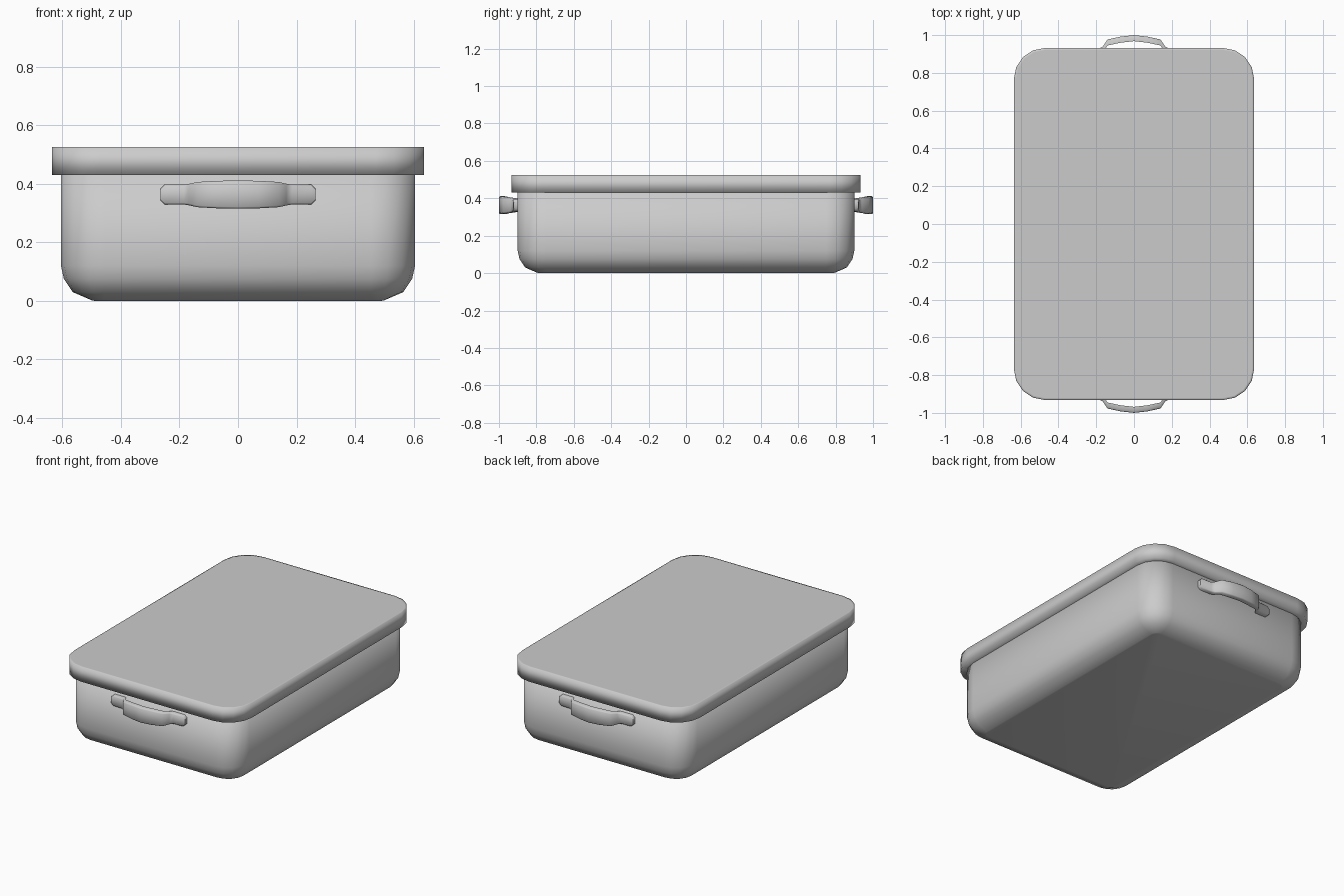
import bpy, bmesh
from math import cos, sin, pi, radians

if "Cube" in bpy.data.objects:
    bpy.data.objects.remove(bpy.data.objects["Cube"], do_unlink=True)

grey = bpy.data.materials.new("light grey")
grey.use_nodes = True
colour = (0.6, 0.6, 0.6, 1)
grey.diffuse_color = colour
grey.node_tree.nodes["Principled BSDF"].inputs["Base Color"].default_value = colour


def rounded_rect(hx, hy, r, z, seg=4):
    """Ring of points around a rectangle with rounded corners."""
    pts = []
    for q, (sx, sy) in enumerate([(1, 1), (-1, 1), (-1, -1), (1, -1)]):
        for i in range(seg + 1):
            a = (q + i / seg) * pi / 2
            pts.append((sx * (hx - r) + r * cos(a), sy * (hy - r) + r * sin(a), z))
    return pts


def loft(name, rings, angle=None):
    """Skin a stack of rings and cap both ends."""
    bm = bmesh.new()
    loops = [[bm.verts.new(p) for p in ring] for ring in rings]
    n = len(loops[0])
    for a, b in zip(loops, loops[1:]):
        for i in range(n):
            j = (i + 1) % n
            bm.faces.new((a[i], a[j], b[j], b[i]))
    bm.faces.new(loops[0][::-1])
    bm.faces.new(loops[-1])
    bmesh.ops.recalc_face_normals(bm, faces=bm.faces[:])
    mesh = bpy.data.meshes.new(name)
    bm.to_mesh(mesh)
    bm.free()
    mesh.materials.append(grey)
    obj = bpy.data.objects.new(name, mesh)
    bpy.context.collection.objects.link(obj)
    bpy.ops.object.select_all(action='DESELECT')
    bpy.context.view_layer.objects.active = obj
    obj.select_set(True)
    if angle is None:
        bpy.ops.object.shade_smooth()
    else:
        bpy.ops.object.shade_smooth_by_angle(angle=radians(angle))
    return obj


# Dish with a rounded bottom edge: (inset, height)
body_profile = [(0.115, 0), (0.105, 0.002), (0.04, 0.03), (0.01, 0.075),
                (0, 0.12), (0, 0.46)]
loft("dish_body", [rounded_rect(0.605 - d, 0.9 - d, 0.15 - d, z)
                   for d, z in body_profile])

# Overhanging lid with a softly shaded rim
lid_profile = [(0.06, 0.43), (0, 0.43), (0, 0.525), (0.012, 0.525)]
loft("lid", [rounded_rect(0.636 - d, 0.932 - d, 0.165 - d, z)
             for d, z in lid_profile])

# Bent strap handles: (x, outer y, half height), mirrored in x
half = [(0.265, 0.922, 0.02), (0.25, 0.925, 0.034), (0.185, 0.928, 0.034),
        (0.165, 0.94, 0.037), (0.14, 0.977, 0.043), (0.07, 0.992, 0.047)]
stations = ([(-x, y, h) for x, y, h in half] + [(0, 1.0, 0.048)] + half[::-1])
thick, mid = 0.032, 0.363
for name, side in (("front_handle", -1), ("back_handle", 1)):
    rings = []
    for x, y, h in stations:
        outer, inner, soft = side * y, side * (y - thick), side * 0.006
        rings.append([(x, outer, mid - h + 0.006), (x, outer, mid + h - 0.006),
                      (x, outer - soft, mid + h), (x, inner, mid + h),
                      (x, inner, mid - h), (x, outer - soft, mid - h)])
    loft(name, rings, 50)
